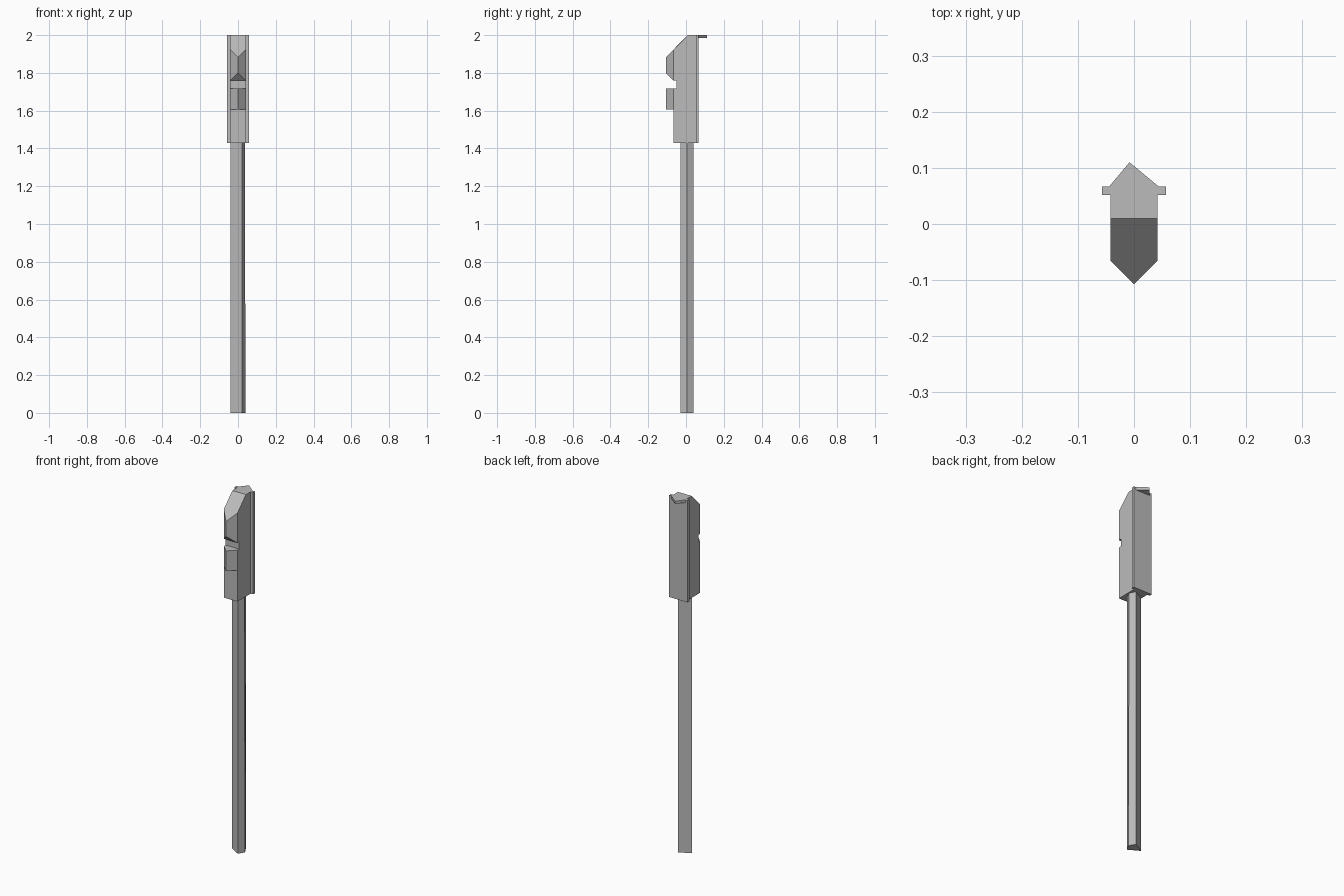
import bpy
import bmesh
from mathutils import Vector

cube = bpy.data.objects.get("Cube")
if cube:
    bpy.data.objects.remove(cube)

grey = bpy.data.materials.new("plain_grey")
grey.use_nodes = True
color = (0.5, 0.5, 0.5, 1)
grey.diffuse_color = color
grey.node_tree.nodes["Principled BSDF"].inputs["Base Color"].default_value = color


def prism(name, points, offset):
    """Extrude a closed 3D outline along an offset into a solid."""
    bm = bmesh.new()
    face = bm.faces.new([bm.verts.new(p) for p in points])
    moved = bmesh.ops.extrude_face_region(bm, geom=[face], use_keep_orig=True)["geom"]
    bmesh.ops.translate(bm, vec=Vector(offset),
                        verts=[v for v in moved if isinstance(v, bmesh.types.BMVert)])
    bmesh.ops.recalc_face_normals(bm, faces=bm.faces)
    mesh = bpy.data.meshes.new(name)
    bm.to_mesh(mesh)
    bm.free()
    mesh.materials.append(grey)
    obj = bpy.data.objects.new(name, mesh)
    bpy.context.collection.objects.link(obj)
    return obj


# Head: mirrored plan with pointed nose and rear flange, extruded upward
half = [(0.042, -0.065), (0.042, 0.052), (0.057, 0.052), (0.057, 0.067)]
plan = [(0, -0.107)] + half + [(-x, y) for x, y in reversed(half)]
head = prism("head", [(x, y, 1.43) for x, y in plan], (0, 0, 0.57))

# Side silhouette trims the head: sloped top, notch, lower wedge
side = [(0.2, 1.3), (0.2, 2.1), (0.01, 2.1), (0.01, 2.0), (-0.12, 1.87),
        (-0.12, 1.813), (-0.067, 1.76), (-0.05, 1.76), (-0.05, 1.718),
        (-0.12, 1.718), (-0.12, 1.605), (-0.065, 1.605), (-0.065, 1.3)]
cutter = prism("head_cutter", [(-0.1, y, z) for y, z in side], (0.2, 0, 0))
cutter.hide_render = True
trim = head.modifiers.new("trim", "BOOLEAN")
trim.operation = "INTERSECT"
trim.solver = "EXACT"
trim.object = cutter
bpy.context.view_layer.update()
trimmed = bpy.data.meshes.new_from_object(
    head.evaluated_get(bpy.context.evaluated_depsgraph_get()))
head.modifiers.clear()
head.data = trimmed
bpy.data.objects.remove(cutter)

# Pointed tab at the top of the back
prism("top_tab", [(-0.045, 0.066, 1.985), (0.045, 0.066, 1.985), (-0.008, 0.11, 1.985)],
      (0, 0, 0.015))

# Shaft: three-sided bar with a shallow ridge on one side
shaft = prism("shaft", [(-0.04, 0.005, 0), (0.02, -0.03, 0), (0.04, 0.005, 0),
                        (0.02, 0.04, 0)], (0, 0, 1.435))
for v in shaft.data.vertices:
    if v.co.z > 1 and v.co.x > 0.03:
        v.co.x = 0.036
